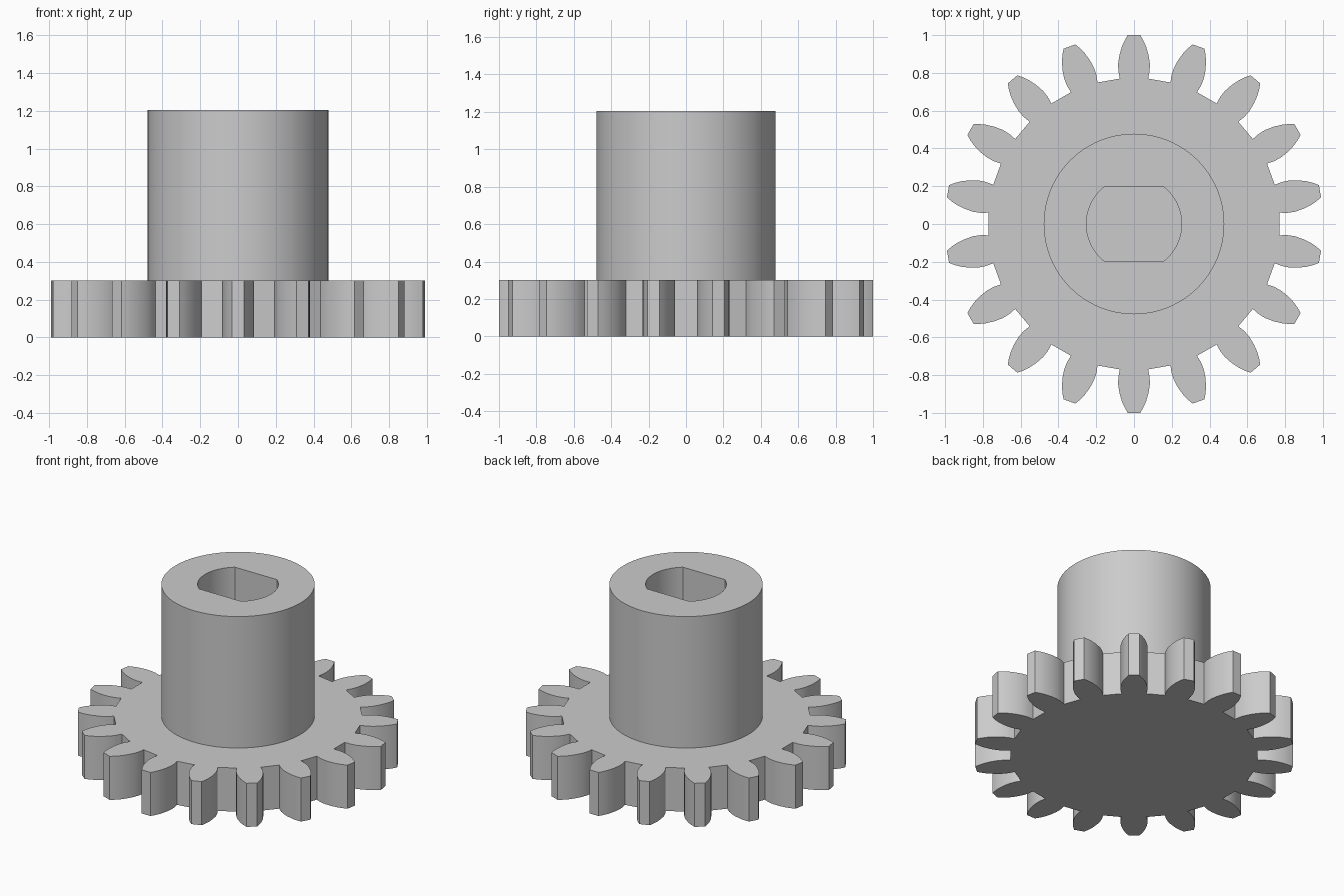
import bpy
import bmesh
from math import sin, cos, pi, radians, degrees, asin

TEETH = 18
GEAR_TOP, HUB_TOP = 0.30, 1.205
HUB_R, BORE_R, BORE_FLAT = 0.478, 0.252, 0.195

cube = bpy.data.objects.get("Cube")
if cube:
    bpy.data.objects.remove(cube, do_unlink=True)

grey = bpy.data.materials.new("plain grey")
grey.use_nodes = True
colour = (0.6, 0.6, 0.6, 1)
grey.diffuse_color = colour
grey.node_tree.nodes["Principled BSDF"].inputs["Base Color"].default_value = colour


def add_object(name, bm):
    bmesh.ops.recalc_face_normals(bm, faces=bm.faces)
    mesh = bpy.data.meshes.new(name)
    bm.to_mesh(mesh)
    bm.free()
    mesh.materials.append(grey)
    obj = bpy.data.objects.new(name, mesh)
    bpy.context.collection.objects.link(obj)
    bpy.ops.object.select_all(action="DESELECT")
    obj.select_set(True)
    bpy.context.view_layer.objects.active = obj
    bpy.ops.object.shade_smooth_by_angle(angle=radians(30))
    return obj


# Gear: one curved tooth flank, mirrored and repeated around the wheel
flank = [(0.075, 0.77), (0.083, 0.81), (0.084, 0.85), (0.077, 0.895),
         (0.064, 0.94), (0.049, 0.973), (0.033, 1.0)]
tooth = flank + [(-x, y) for x, y in reversed(flank)]
bm = bmesh.new()
outline = []
for i in range(TEETH):
    a = 2 * pi * i / TEETH
    for x, y in tooth:
        outline.append(bm.verts.new((x * cos(a) - y * sin(a),
                                     x * sin(a) + y * cos(a), 0)))
base = bm.faces.new(outline)
top = bmesh.ops.extrude_face_region(bm, geom=[base], use_keep_orig=True)
bmesh.ops.translate(bm, vec=(0, 0, GEAR_TOP),
                    verts=[v for v in top["geom"] if isinstance(v, bmesh.types.BMVert)])
add_object("gear_wheel", bm)

# Hub: round sleeve with a blind bore that has two flats
corner = degrees(asin(BORE_FLAT / BORE_R))
angles = sorted([i * 3.75 for i in range(96)] +
                [corner, 180 - corner, 180 + corner, 360 - corner])


def bore_radius(a):
    return min(BORE_R, BORE_FLAT / max(abs(sin(a)), 0.001))


bm = bmesh.new()


def ring(radius, z):
    return [bm.verts.new((radius(a) * cos(a), radius(a) * sin(a), z))
            for a in map(radians, angles)]


rings = [ring(lambda a: HUB_R, GEAR_TOP), ring(lambda a: HUB_R, HUB_TOP),
         ring(bore_radius, HUB_TOP), ring(bore_radius, GEAR_TOP)]
for lower, upper in zip(rings, rings[1:]):
    for i in range(len(angles)):
        j = (i + 1) % len(angles)
        bm.faces.new((lower[i], lower[j], upper[j], upper[i]))
hub = add_object("hub_sleeve", bm)
# Open surface: make sure the rim faces up
rim = max(hub.data.polygons, key=lambda p: p.center.z)
if rim.normal.z < 0:
    hub.data.flip_normals()
